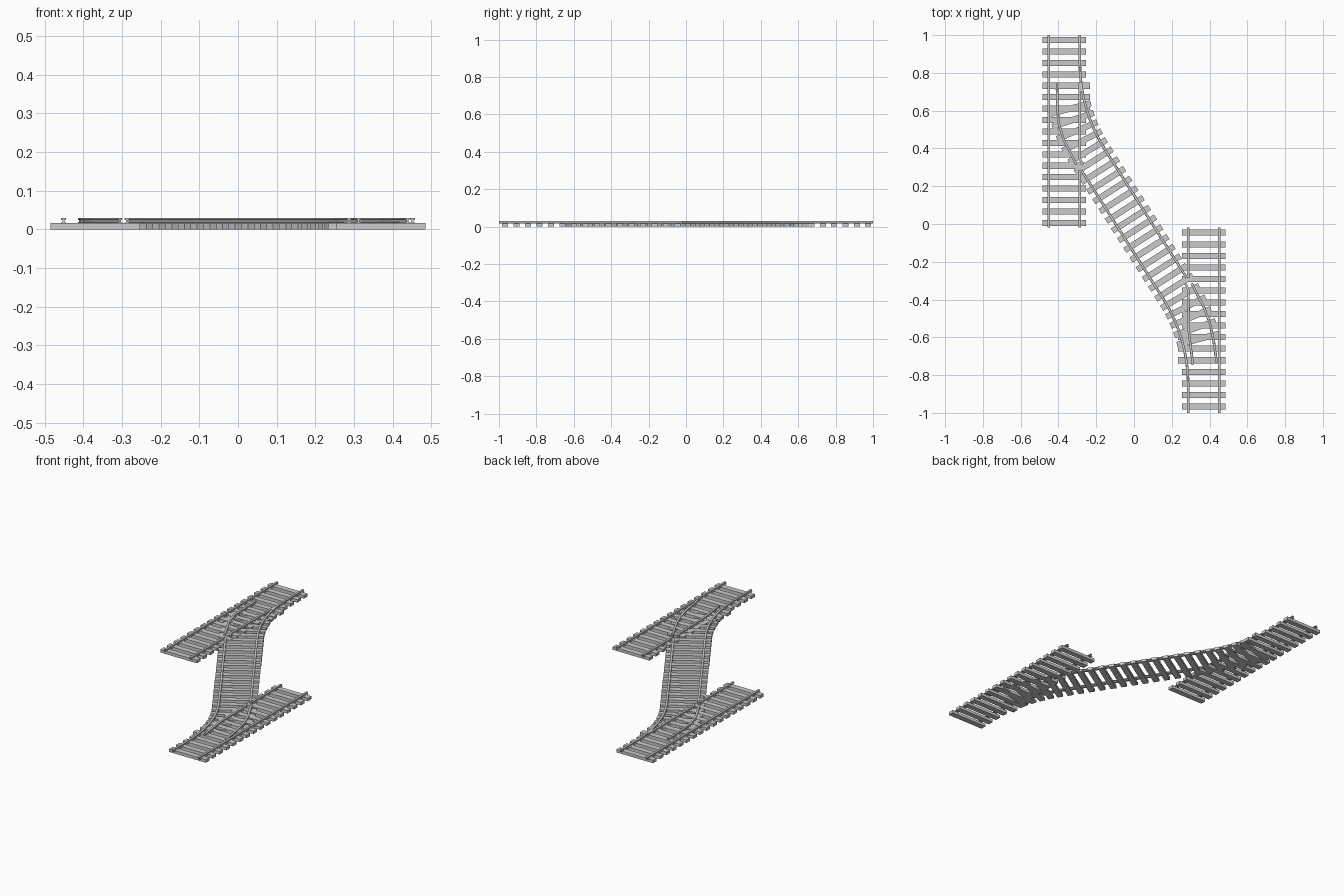
import bpy, bmesh
from math import sin, cos, tan, radians
from mathutils import Vector

if "Cube" in bpy.data.objects:
    bpy.data.objects.remove(bpy.data.objects["Cube"])

A = radians(32.5)          # heading of the crossover
TAN = 0.25                 # tangent length of the curves
TX, HALF = 0.369, 0.082    # track centre, half gauge
Z0, Z1 = 0.0155, 0.029     # rail foot and head
STEP = 0.061


def make(name, bm):
    bmesh.ops.recalc_face_normals(bm, faces=bm.faces)
    me = bpy.data.meshes.new(name)
    bm.to_mesh(me)
    bm.free()
    ob = bpy.data.objects.new(name, me)
    bpy.context.collection.objects.link(ob)
    return ob


def tie(name, x, y, length, angle, height):
    bm = bmesh.new()
    bmesh.ops.create_cube(bm, size=1)
    for v in bm.verts:
        v.co = (v.co.x * length, v.co.y * 0.032, (v.co.z + 0.5) * height)
    ob = make(name, bm)
    ob.location = (x, y, 0)
    ob.rotation_euler.z = angle


# Right half of the rail section: foot, web, head
SIDE = [(0.007, Z0), (0.007, Z0 + 0.002), (0.0025, Z0 + 0.004),
        (0.0025, Z1 - 0.005), (0.006, Z1 - 0.004), (0.006, Z1)]
SECTION = SIDE + [(-u, z) for u, z in reversed(SIDE)]


def rail(name, pts):
    """Sweep the rail section along a plan-view path with mitred joints."""
    pts = [Vector(p) for p in pts]
    bm = bmesh.new()
    rings = []
    for i, p in enumerate(pts):
        d0 = (p - pts[i - 1]).normalized() if i else (pts[1] - p).normalized()
        d1 = (pts[i + 1] - p).normalized() if i < len(pts) - 1 else d0
        t = (d0 + d1).normalized()
        n = Vector((t.y, -t.x)) / max(t.dot(d0), 0.5)
        rings.append([bm.verts.new((p.x + n.x * u, p.y + n.y * u, z)) for u, z in SECTION])
    k = len(SECTION)
    for a, b in zip(rings, rings[1:]):
        for j in range(k):
            bm.faces.new((a[j], a[(j + 1) % k], b[(j + 1) % k], b[j]))
    bm.faces.new(rings[0])
    bm.faces.new(rings[-1])
    make(name, bm)


def turn(pts):
    return [(-x, -y) for x, y in pts]


# Outer rail: straight stock rail, curve, then the long diagonal to the far frog
edge = TX - HALF
off = HALF / cos(A)
corner = (edge + off) / tan(A)
R = TAN / tan(A / 2)
outer = [(-edge, 1.0)]
for i in range(9):
    a = A * i / 8
    outer.append((-edge + R * (1 - cos(a)), corner + TAN - R * sin(a)))
outer.append((edge - 0.008, -(edge - 0.008 - off) / tan(A)))
rail("curved_rail_left", outer)
rail("curved_rail_right", turn(outer))

# Straight outer rails and the rails beyond each frog
far = TX + HALF
rail("stock_rail_left", [(-far, 1.0), (-far, -0.018)])
rail("stock_rail_right", [(far, -1.0), (far, -0.018)])
rail("frog_rail_left", [(-edge, 0.285), (-edge, -0.018)])
rail("frog_rail_right", [(edge, -0.285), (edge, -0.018)])

# Moving switch rails: left set straight, right set for the crossover
rail("straight_point_left", [(-edge, 0.75), (-edge, 0.345), (-0.272, 0.315)])
rail("curved_point_left", [(-0.408, 0.745), (-0.405, 0.60), (-0.398, 0.53),
                           (-0.372, 0.445), (-0.318, 0.34), (-0.305, 0.315)])
rail("straight_point_right", [(0.312, -0.745), (0.29, -0.57), (edge, -0.345), (0.272, -0.315)])
rail("curved_point_right", [(0.438, -0.735), (0.422, -0.62), (0.40, -0.52),
                            (0.372, -0.445), (0.318, -0.34), (0.305, -0.315)])

# Ties of the two straight tracks, a little longer where the curve leaves
for side, count, first, step in ((-1, 17, 0.974, 0.0605), (1, 16, -0.967, 0.0614)):
    for i in range(count):
        y = first + side * i * step
        extra = 0.02 if i in (4, 5, 6) else 0
        tie("straight_tie", side * (TX - extra / 2), y, 0.232 + extra, 0, 0.017)

# Ties following the crossover centre line
ccorner = TX / tan(A)
line = TX / sin(A) - TAN
arc = R * A
for i in range(-12, 12):
    d = (i + 0.5) * STEP
    s = 1 if d >= 0 else -1
    d = abs(d)
    if d < line:
        x, y, a = -d * sin(A), d * cos(A), A
    else:
        a = (line + arc - d) / R
        x, y = -TX + R * (1 - cos(a)), ccorner + TAN - R * sin(a)
    tie("crossover_tie", s * x, s * y, 0.232, a, 0.0155)
